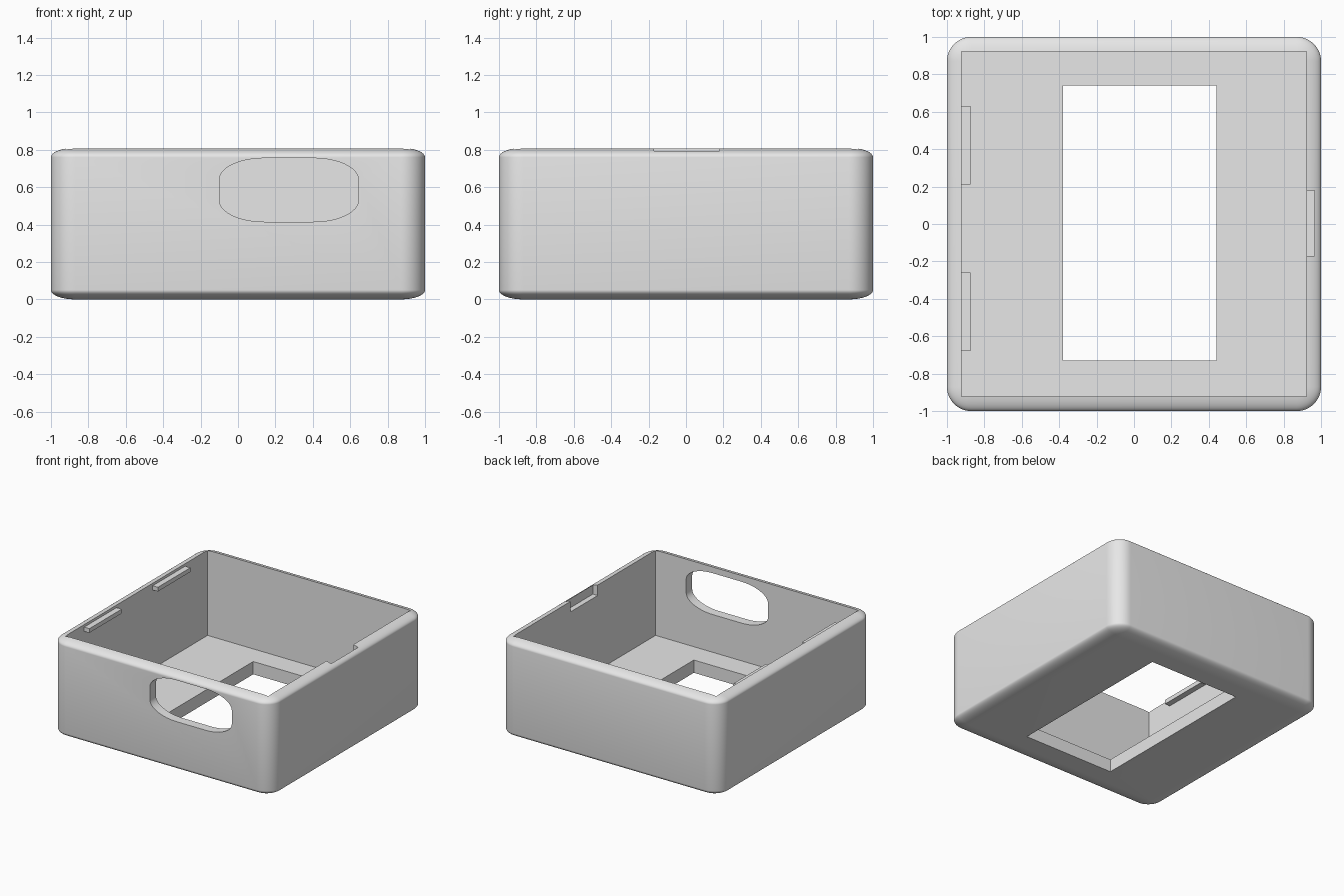
import bpy, bmesh, math

if "Cube" in bpy.data.objects:
    bpy.data.objects.remove(bpy.data.objects["Cube"])

H = 0.81            # outer height
R, RZ = 0.13, 0.05  # rounding radius across and in height
WALL = 0.922        # half width of the inside
FLOOR = 0.105       # floor thickness
SEG = 12

grey = bpy.data.materials.new("light grey")
grey.diffuse_color = (0.8, 0.8, 0.8, 1)
grey.use_nodes = True
grey.node_tree.nodes["Principled BSDF"].inputs["Base Color"].default_value = grey.diffuse_color


def rounded_loop(hw, hh, rx, ry, seg):
    """Outline of a rectangle with elliptical corners."""
    pts = []
    for q, (sx, sy) in enumerate([(1, 1), (-1, 1), (-1, -1), (1, -1)]):
        for i in range(seg + 1):
            a = math.pi / 2 * (q + i / seg)
            pts.append((sx * (hw - rx) + rx * math.cos(a),
                        sy * (hh - ry) + ry * math.sin(a)))
    return pts


def loft(name, rings):
    """Closed solid through rings of equal point count."""
    bm = bmesh.new()
    loops = [[bm.verts.new(p) for p in ring] for ring in rings]
    n = len(loops[0])
    for a, b in zip(loops, loops[1:]):
        for i in range(n):
            j = (i + 1) % n
            bm.faces.new((a[i], a[j], b[j], b[i]))
    bm.faces.new(loops[0][::-1])
    bm.faces.new(loops[-1])
    bmesh.ops.recalc_face_normals(bm, faces=bm.faces)
    me = bpy.data.meshes.new(name)
    bm.to_mesh(me)
    bm.free()
    me.materials.append(grey)
    ob = bpy.data.objects.new(name, me)
    bpy.context.collection.objects.link(ob)
    return ob


def box(name, x0, x1, y0, y1, z0, z1):
    return loft(name, [[(x0, y0, z), (x1, y0, z), (x1, y1, z), (x0, y1, z)]
                       for z in (z0, z1)])


# Outer body with softened edges all round
rings = []
for end in (-1, 1):
    for i in range(SEG + 1):
        phi = math.pi / 2 * i / SEG
        if end < 0:
            phi -= math.pi / 2
        r = max(R * math.cos(phi), 0.001)
        z = (RZ if end < 0 else H - RZ) + RZ * math.sin(phi)
        c = 1 - R
        rings.append([(x, y, z) for x, y in rounded_loop(c + r, c + r, r, r, SEG)])
case = loft("case_shell", rings)

# Oval port in the front wall
port = rounded_loop(0.372, 0.17, 0.24, 0.115, SEG)
port_cutter = loft("port_cutter", [[(0.272 + x, y, 0.585 + z) for x, z in port]
                                   for y in (-1.1, -0.8)])

# Inside space, floor window, catch recess and port
cutters = [
    box("cavity_cutter", -WALL, WALL, -WALL, WALL, FLOOR, 1.0),
    box("window_cutter", -0.38, 0.44, -0.73, 0.74, -0.1, 0.2),
    box("recess_cutter", 0.85, 0.965, -0.17, 0.18, 0.72, 1.0),
    port_cutter,
]
bpy.context.view_layer.objects.active = case
for cutter in cutters:
    mod = case.modifiers.new("cut", 'BOOLEAN')
    mod.operation = 'DIFFERENCE'
    mod.solver = 'EXACT'
    mod.object = cutter
    bpy.ops.object.modifier_apply(modifier=mod.name)
    bpy.data.objects.remove(cutter)

# Smooth the rounding, keep the cut edges sharp
bpy.ops.object.select_all(action='DESELECT')
case.select_set(True)
bpy.ops.object.shade_smooth_by_angle(angle=math.radians(30))

# Two lid tabs on the left inner wall
for name, y0, y1 in (("rear_tab", 0.21, 0.63), ("front_tab", -0.68, -0.26)):
    box(name, -0.94, -0.875, y0, y1, 0.75, 0.785)
